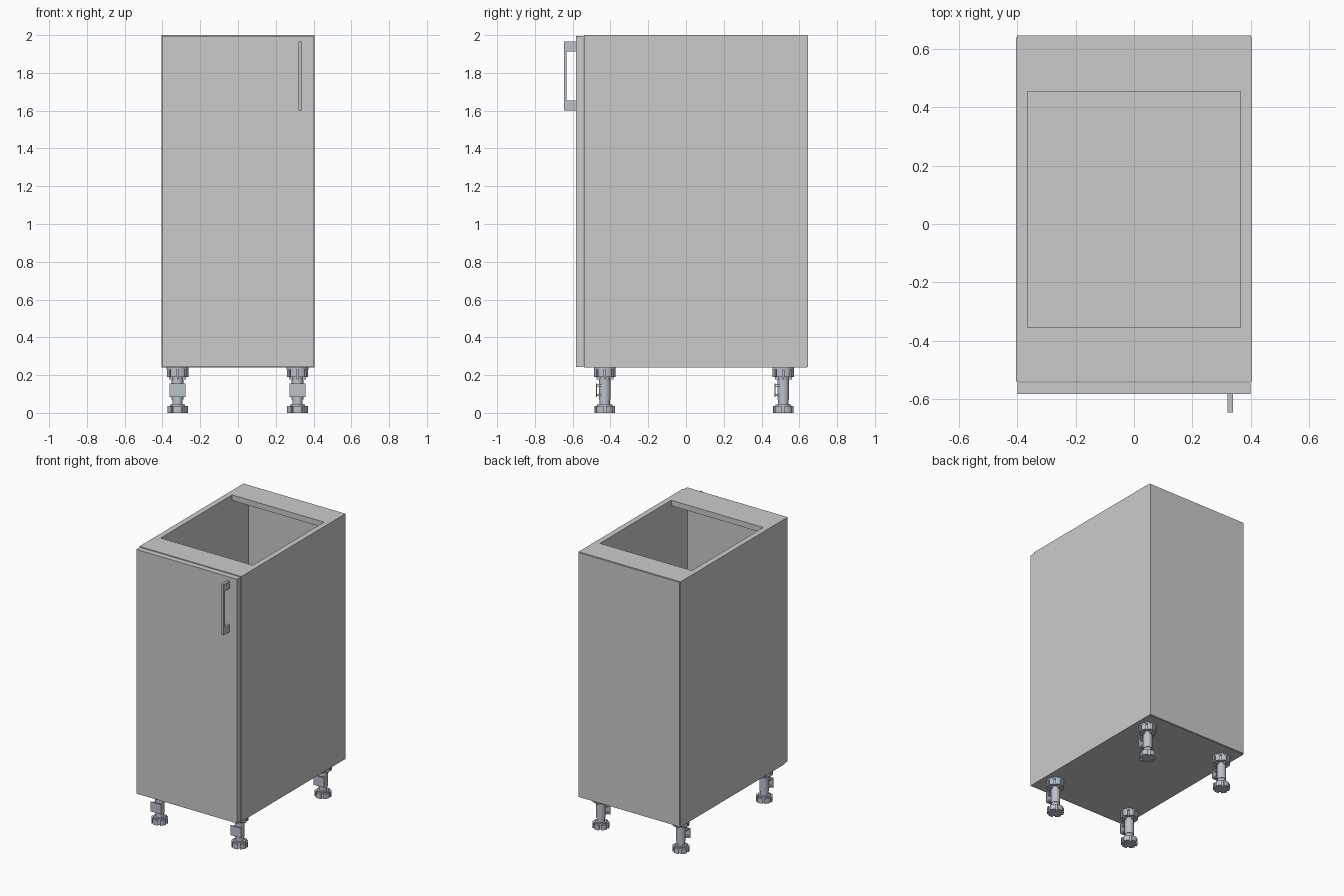
import bpy, bmesh
from math import sin, cos, pi

if "Cube" in bpy.data.objects:
    bpy.data.objects.remove(bpy.data.objects["Cube"])

steel = bpy.data.materials.new("steel")
steel.diffuse_color = (0.50, 0.54, 0.59, 1)
steel.use_nodes = True
steel.node_tree.nodes["Principled BSDF"].inputs["Base Color"].default_value = steel.diffuse_color


def finish(name, bm, mat=None):
    bmesh.ops.recalc_face_normals(bm, faces=bm.faces)
    me = bpy.data.meshes.new(name)
    bm.to_mesh(me)
    bm.free()
    ob = bpy.data.objects.new(name, me)
    bpy.context.collection.objects.link(ob)
    if mat:
        me.materials.append(mat)
    return ob


def add_box(bm, x0, x1, y0, y1, z0, z1):
    vs = bmesh.ops.create_cube(bm, size=1)["verts"]
    for v in vs:
        v.co.x = x0 if v.co.x < 0 else x1
        v.co.y = y0 if v.co.y < 0 else y1
        v.co.z = z0 if v.co.z < 0 else z1


def box(name, *dims):
    bm = bmesh.new()
    add_box(bm, *dims)
    return finish(name, bm)


def add_prism(bm, pts, offset):
    face = bm.faces.new([bm.verts.new(p) for p in pts])
    ext = bmesh.ops.extrude_face_region(bm, geom=[face])["geom"]
    bmesh.ops.translate(bm, vec=offset,
                        verts=[v for v in ext if isinstance(v, bmesh.types.BMVert)])


def add_disc(bm, r, z0, z1, n=24):
    ring = [(r * cos(2 * pi * i / n), r * sin(2 * pi * i / n), z0) for i in range(n)]
    add_prism(bm, ring, (0, 0, z1 - z0))


def add_notched_disc(bm, r, inner, z0, z1, notches=6, half=0.13):
    pts = []
    step = 2 * pi / notches
    for k in range(notches):
        a = k * step
        h2 = half * r / inner
        pts += [(inner * cos(a + s * h2), inner * sin(a + s * h2), z0) for s in (-1, 1)]
        for i in range(5):
            t = a + half + (step - 2 * half) * i / 4
            pts.append((r * cos(t), r * sin(t), z0))
    add_prism(bm, pts, (0, 0, z1 - z0))


# carcass panels
W, T = 0.405, 0.04
for side, s in (("left", -1), ("right", 1)):
    a, b = sorted((s * W, s * (W - T)))
    box(side + "_side_panel", a, b, -0.54, 0.64, 0.24, 2.0)
IN = W - T
box("bottom_panel", -IN, IN, -0.54, 0.64, 0.24, 0.28)
box("front_top_rail", -IN, IN, -0.54, -0.355, 1.96, 2.0)
box("back_top_rail", -IN, IN, 0.455, 0.64, 1.96, 2.0)
box("back_panel", -0.402, 0.402, 0.64, 0.646, 0.243, 1.997)

# door
box("door", -0.4, 0.4, -0.583, -0.543, 0.243, 1.996)

# handle: square U profile pushed sideways
bm = bmesh.new()
prof = [(-0.583, 1.6), (-0.646, 1.6), (-0.646, 1.965), (-0.583, 1.965),
        (-0.583, 1.912), (-0.633, 1.912), (-0.633, 1.653), (-0.583, 1.653)]
add_prism(bm, [(0.321, y, z) for y, z in prof], (0.018, 0, 0))
finish("door_handle", bm, steel)


# adjustable leg
def leg(name, x, y):
    bm = bmesh.new()
    # foot
    add_notched_disc(bm, 0.055, 0.042, 0.0, 0.036)
    add_disc(bm, 0.04, 0.034, 0.044)
    # shaft and collar
    add_disc(bm, 0.027, 0.04, 0.225)
    add_disc(bm, 0.031, 0.07, 0.175)
    # mounting flange with socket and ribs
    add_notched_disc(bm, 0.057, 0.047, 0.19, 0.232, 8, 0.09)
    add_disc(bm, 0.058, 0.23, 0.24)
    for hx, hy in ((0.045, 0.004), (0.004, 0.045)):
        add_box(bm, -hx, hx, -hy, hy, 0.178, 0.2)
    # plinth clip on the front
    add_box(bm, -0.042, 0.042, -0.047, -0.041, 0.085, 0.155)
    for z in (0.09, 0.14):
        add_box(bm, -0.03, 0.03, -0.042, -0.018, z, z + 0.01)
    ob = finish(name, bm, steel)
    ob.location = (x, y, 0)
    bpy.ops.object.select_all(action='DESELECT')
    ob.select_set(True)
    bpy.context.view_layer.objects.active = ob
    bpy.ops.object.shade_smooth_by_angle()


for fb, y in (("front", -0.43), ("back", 0.515)):
    for lr, x in (("left", -0.32), ("right", 0.315)):
        leg(f"{fb}_{lr}_leg", x, y)
